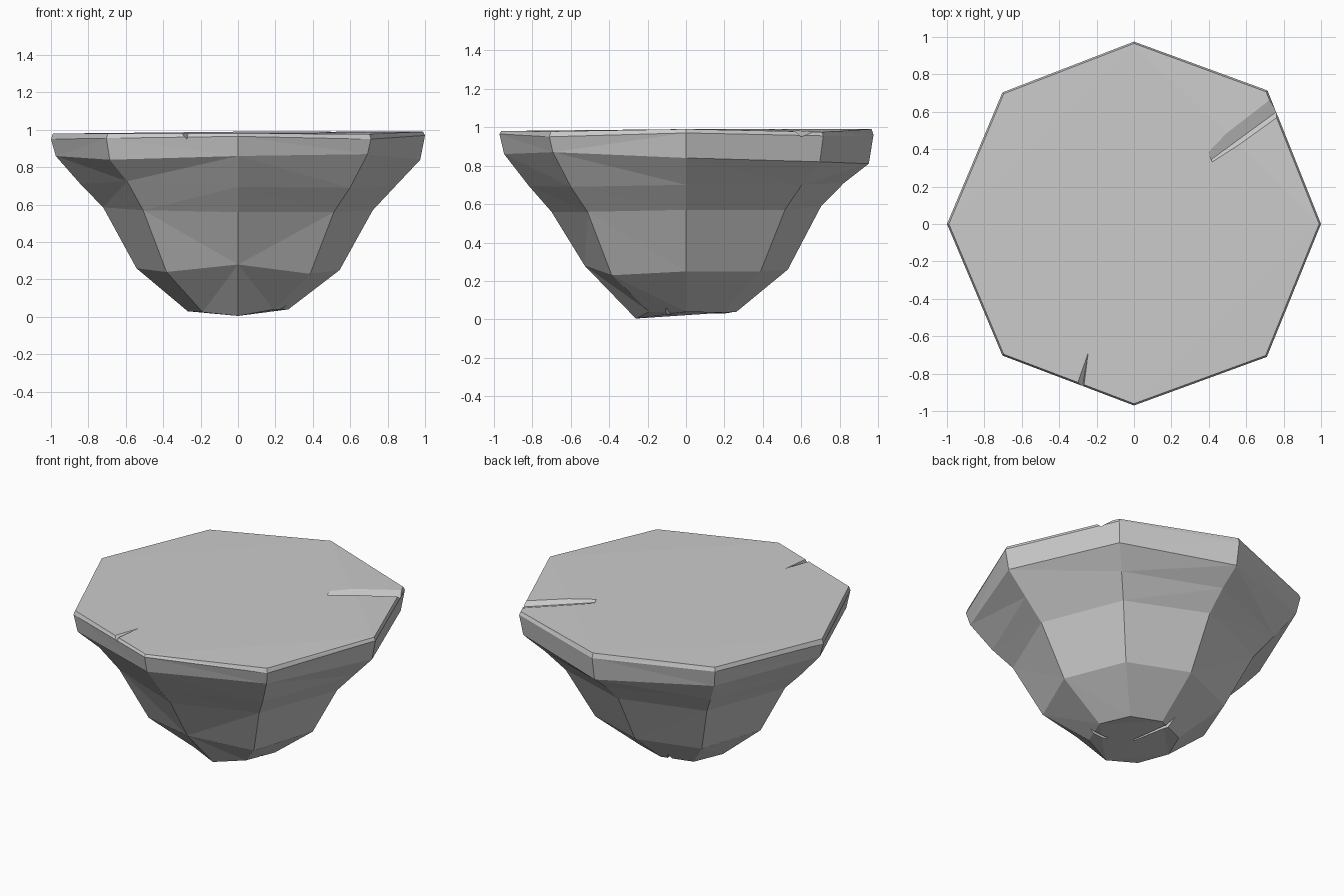
import bpy, bmesh
from math import cos, sin, pi

if "Cube" in bpy.data.objects:
    bpy.data.objects.remove(bpy.data.objects["Cube"])

# Each ring: radius, then heights of the 8 corners counter-clockwise from +x
RINGS = [
    (0.265, [.04, .035, .04, .03, .03, .025, .005, .04]),
    (0.535, [.25, .25, .26, .24, .26, .24, .28, .23]),
    (0.71,  [.57, .57, .59, .57, .585, .57, .56, .56]),
    (0.83,  [.70, .70, .71, .70, .71, .725, .695, .69]),
    (0.96,  [.84, .82, .81, .85, .86, .84, .86, .87]),
    (0.985, [.97, .955, .96, .955, .95, .955, .965, .95]),
    (0.975, [.99, .975, .99, .98, .98, .98, .98, .978]),
]
# Slight stretch of each corner
STRETCH = [1.015, 1.025, .99, 1.01, 1.015, 1.01, .985, 1.02]


def finish(bm, name):
    bmesh.ops.recalc_face_normals(bm, faces=bm.faces)
    mesh = bpy.data.meshes.new(name)
    bm.to_mesh(mesh)
    bm.free()
    obj = bpy.data.objects.new(name, mesh)
    bpy.context.collection.objects.link(obj)
    return obj


# Faceted rock body
bm = bmesh.new()
loops = []
for r, heights in RINGS:
    loops.append([bm.verts.new((r * s * cos(i * pi / 4), r * s * sin(i * pi / 4), z))
                  for i, (z, s) in enumerate(zip(heights, STRETCH))])
for lo, hi in zip(loops, loops[1:]):
    for i in range(8):
        j = (i + 1) % 8
        bm.faces.new((lo[i], lo[j], hi[j], hi[i]))
bm.faces.new(loops[-1])
bm.faces.new(loops[0][::-1])
bmesh.ops.triangulate(bm, faces=bm.faces)
rock = finish(bm, "rock")


def crack(name, points):
    """Cut a tetrahedral chip out of the rock."""
    bm = bmesh.new()
    v = [bm.verts.new(p) for p in points]
    for a, b, c in ((0, 1, 2), (0, 1, 3), (1, 2, 3), (0, 2, 3)):
        bm.faces.new((v[a], v[b], v[c]))
    cutter = finish(bm, name)
    cutter.hide_render = True
    cutter.hide_set(True)
    mod = rock.modifiers.new(name, 'BOOLEAN')
    mod.operation = 'DIFFERENCE'
    mod.solver = 'EXACT'
    mod.object = cutter


# Cracks: two on the top rim, one in the side, two underneath
crack("top_crack", [(.27, .24, .985), (.75, .78, 1.0), (.85, .60, 1.0), (.83, .65, .945)])
crack("rim_chip", [(-.24, -.66, .985), (-.33, -.90, .99), (-.27, -.90, .99), (-.28, -.90, .945)])
crack("side_crack", [(-.40, -.57, .43), (-.43, -.52, .25), (-.39, -.52, .25), (-.40, -.40, .27)])
crack("base_crack", [(.02, -.05, .028), (-.10, .32, 0), (-.04, .32, 0), (-.08, .32, .09)])
crack("base_chip", [(.12, -.08, .03), (.30, -.16, 0), (.30, -.06, 0), (.30, -.11, .07)])
